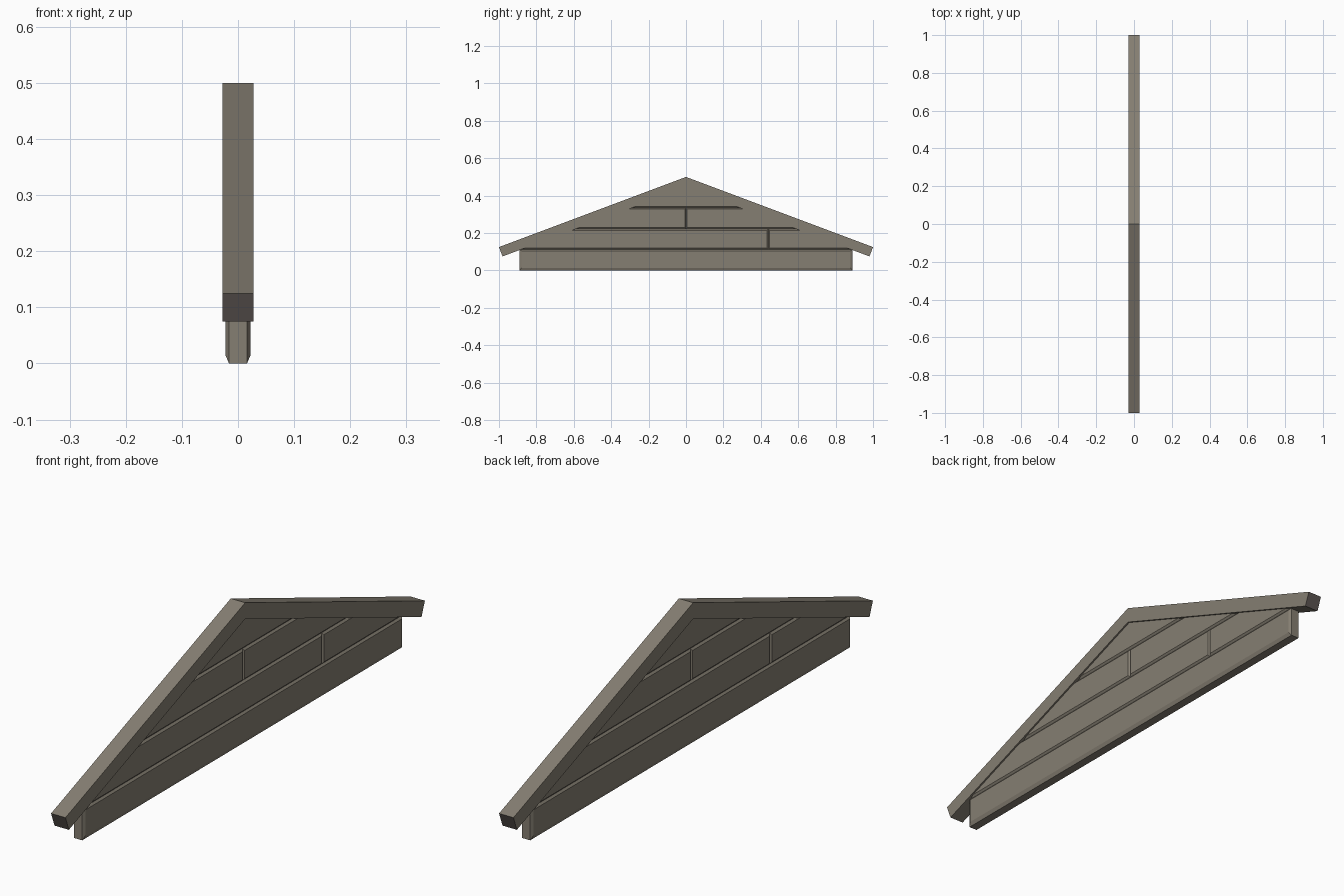
import bpy, bmesh, math

if "Cube" in bpy.data.objects:
    bpy.data.objects.remove(bpy.data.objects["Cube"])

def material(name, rgb):
    m = bpy.data.materials.new(name)
    m.diffuse_color = (*rgb, 1)
    m.use_nodes = True
    m.node_tree.nodes["Principled BSDF"].inputs["Base Color"].default_value = m.diffuse_color
    return m

STONE = material("warm grey stone", (0.235, 0.21, 0.168))
DARK = material("dark end stone", (0.11, 0.094, 0.086))

def make_object(name, bm, mats):
    bmesh.ops.recalc_face_normals(bm, faces=bm.faces)
    me = bpy.data.meshes.new(name)
    bm.to_mesh(me)
    bm.free()
    for m in mats:
        me.materials.append(m)
    ob = bpy.data.objects.new(name, me)
    bpy.context.collection.objects.link(ob)
    return ob

# Sloped coping: chevron profile in y-z, extruded along x
def coping():
    w = 0.028
    right = [(0, 0.5), (1, 0.125), (0.981, 0.075), (0, 0.443)]
    bm = bmesh.new()
    for s in (1, -1):
        a = [bm.verts.new((-w, s * y, z)) for y, z in right]
        b = [bm.verts.new((w, s * y, z)) for y, z in right]
        bm.faces.new(a)
        bm.faces.new(b)
        for i in range(3):
            f = bm.faces.new((a[i], a[i + 1], b[i + 1], b[i]))
            f.material_index = 1 if i == 1 else 0   # cut ends are darker
    bmesh.ops.remove_doubles(bm, verts=bm.verts, dist=1e-5)
    make_object("coping", bm, [STONE, DARK])

# One chamfered block on one side of the wall; corners counter-clockwise from lower left
def block(name, side, low, high, z0, z1, bot=0.007, top=0.007, left=0.006, right=0.006):
    (a, b), (c, d) = low, high
    outer = [(a, z0), (b, z0), (d, z1), (c, z1)]
    inner = [(a + left, z0 + bot), (b - right, z0 + bot),
             (d - right, z1 - top), (c + left, z1 - top)]
    bm = bmesh.new()
    rings = []
    for x, ring in ((0, outer), (0.016, outer), (0.022, inner)):
        # the far side is the near side turned half round
        rings.append([bm.verts.new((side * x, side * y, z)) for y, z in ring])
    for r, s in zip(rings, rings[1:]):
        for i in range(4):
            j = (i + 1) % 4
            bm.faces.new((r[i], r[j], s[j], s[i]))
    bm.faces.new(rings[0])
    bm.faces.new(rings[-1])
    make_object(name, bm, [STONE])

def roof_y(z):
    # line running inside the coping, where the blocks stop
    return (0.47 - z) / 0.375

# Courses: bottom, top, joint position
courses = [(0.112, 0.222, 0.44), (0.222, 0.335, 0.0), (0.335, 0.455, None)]

coping()
for side, tag in ((1, "right"), (-1, "left")):
    # Base course with square ends
    block(f"base_course_{tag}", side, (-0.89, 0.89), (-0.89, 0.89), 0, 0.112,
          bot=0.014, left=0.01, right=0.01)
    # Upper courses
    for n, (z0, z1, joint) in enumerate(courses, 2):
        p, q = roof_y(z0), roof_y(z1)
        cuts = [None] if joint is None else [joint]
        if joint is None:
            block(f"course_{n}_{tag}", side, (-p, p), (-q, q), z0, z1)
        else:
            block(f"course_{n}_a_{tag}", side, (-p, joint), (-q, joint), z0, z1)
            block(f"course_{n}_b_{tag}", side, (joint, p), (joint, q), z0, z1)
